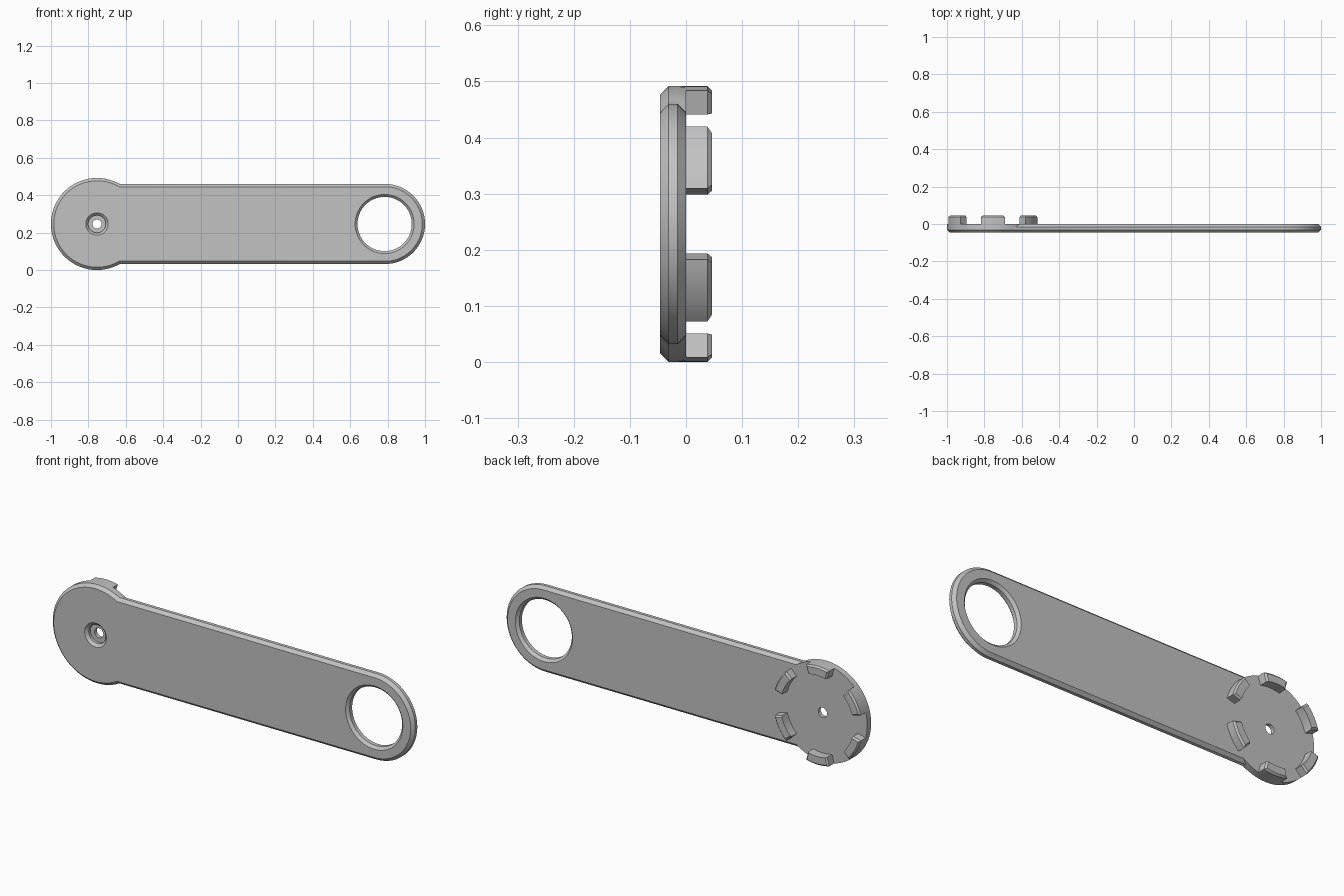
import bpy, bmesh
from math import sin, cos, asin, pi, radians

cube = bpy.data.objects.get("Cube")
if cube:
    bpy.data.objects.remove(cube, do_unlink=True)

grey = bpy.data.materials.new("plain grey")
grey.use_nodes = True
colour = (0.54, 0.54, 0.54, 1)
grey.diffuse_color = colour
grey.node_tree.nodes["Principled BSDF"].inputs["Base Color"].default_value = colour

CZ = 0.246            # height of the centre line
DISC_X, DISC_R = -0.754, 0.246
END_X, END_R = 0.786, 0.214
FRONT, BACK, TIP = -0.046, 0.0, 0.046
CH = 0.015            # edge chamfer


def arc(cx, r, a0, a1, n):
    """Points (x, z) on an arc, both ends included."""
    return [(cx + r * cos(a0 + (a1 - a0) * i / n), CZ + r * sin(a0 + (a1 - a0) * i / n))
            for i in range(n + 1)]


def add_loop(bm, points, y):
    verts = [bm.verts.new((x, y, z)) for x, z in points]
    edges = [bm.edges.new((v, verts[i - 1])) for i, v in enumerate(verts)]
    return verts, edges


def skin(bm, levels):
    """Wall through matching loops; returns the edges of the first and last loop."""
    loops = [add_loop(bm, pts, y) for y, pts in levels]
    for (a, _), (b, _) in zip(loops, loops[1:]):
        for i in range(len(a)):
            bm.faces.new((a[i - 1], a[i], b[i], b[i - 1]))
    return loops[0][1], loops[-1][1]


def finish(bm, name):
    bmesh.ops.recalc_face_normals(bm, faces=bm.faces)
    mesh = bpy.data.meshes.new(name)
    bm.to_mesh(mesh)
    bm.free()
    mesh.materials.append(grey)
    obj = bpy.data.objects.new(name, mesh)
    bpy.context.collection.objects.link(obj)
    bpy.ops.object.select_all(action='DESELECT')
    obj.select_set(True)
    bpy.context.view_layer.objects.active = obj
    bpy.ops.object.shade_smooth_by_angle(angle=radians(30))


def outline(disc_r, end_r):
    """Disc running into a straight arm with a round end."""
    a = asin(end_r / disc_r)
    return arc(DISC_X, disc_r, a, 2 * pi - a, 72) + arc(END_X, end_r, -pi / 2, pi / 2, 48)


def circle(cx, r, n=64):
    return arc(cx, r, 0, 2 * pi, n)[:-1]


# Handle plate: chamfered outline, large ring hole, stepped screw hole
bm = bmesh.new()
walls = [
    skin(bm, [(FRONT, outline(DISC_R - CH, END_R - CH)),
              (FRONT + CH, outline(DISC_R, END_R)),
              (BACK - CH, outline(DISC_R, END_R)),
              (BACK, outline(DISC_R, END_R - CH))]),
    skin(bm, [(FRONT, circle(END_X - 0.002, 0.158)),
              (FRONT + 0.013, circle(END_X - 0.002, 0.145)),
              (BACK - 0.013, circle(END_X - 0.002, 0.145)),
              (BACK, circle(END_X - 0.002, 0.158))]),
    skin(bm, [(FRONT, circle(DISC_X, 0.060, 40)),
              (FRONT + 0.013, circle(DISC_X, 0.047, 40)),
              (FRONT + 0.027, circle(DISC_X, 0.047, 40)),
              (FRONT + 0.027, circle(DISC_X, 0.024, 40)),
              (BACK, circle(DISC_X, 0.024, 40))]),
]
for side, normal in ((0, (0, -1, 0)), (1, (0, 1, 0))):
    bmesh.ops.triangle_fill(bm, edges=[e for w in walls for e in w[side]],
                            use_beauty=True, normal=normal)
finish(bm, "handle_plate")


# Six curved tabs around the back of the disc
def sector(mid, half, r_in, r_out):
    return (arc(DISC_X, r_out, mid - half, mid + half, 10)
            + arc(DISC_X, r_in, mid + half, mid - half, 10))


BEVEL = 0.008
for k in range(6):
    mid, half = radians(30 + 60 * k), radians(15)
    bm = bmesh.new()
    full = sector(mid, half, 0.202, DISC_R)
    ends = skin(bm, [(BACK, full), (TIP - BEVEL, full),
                     (TIP, sector(mid, half - BEVEL / 0.225, 0.202, DISC_R - BEVEL))])
    for edges in ends:
        bmesh.ops.contextual_create(bm, geom=edges)
    finish(bm, f"locking_tab_{k + 1}")
